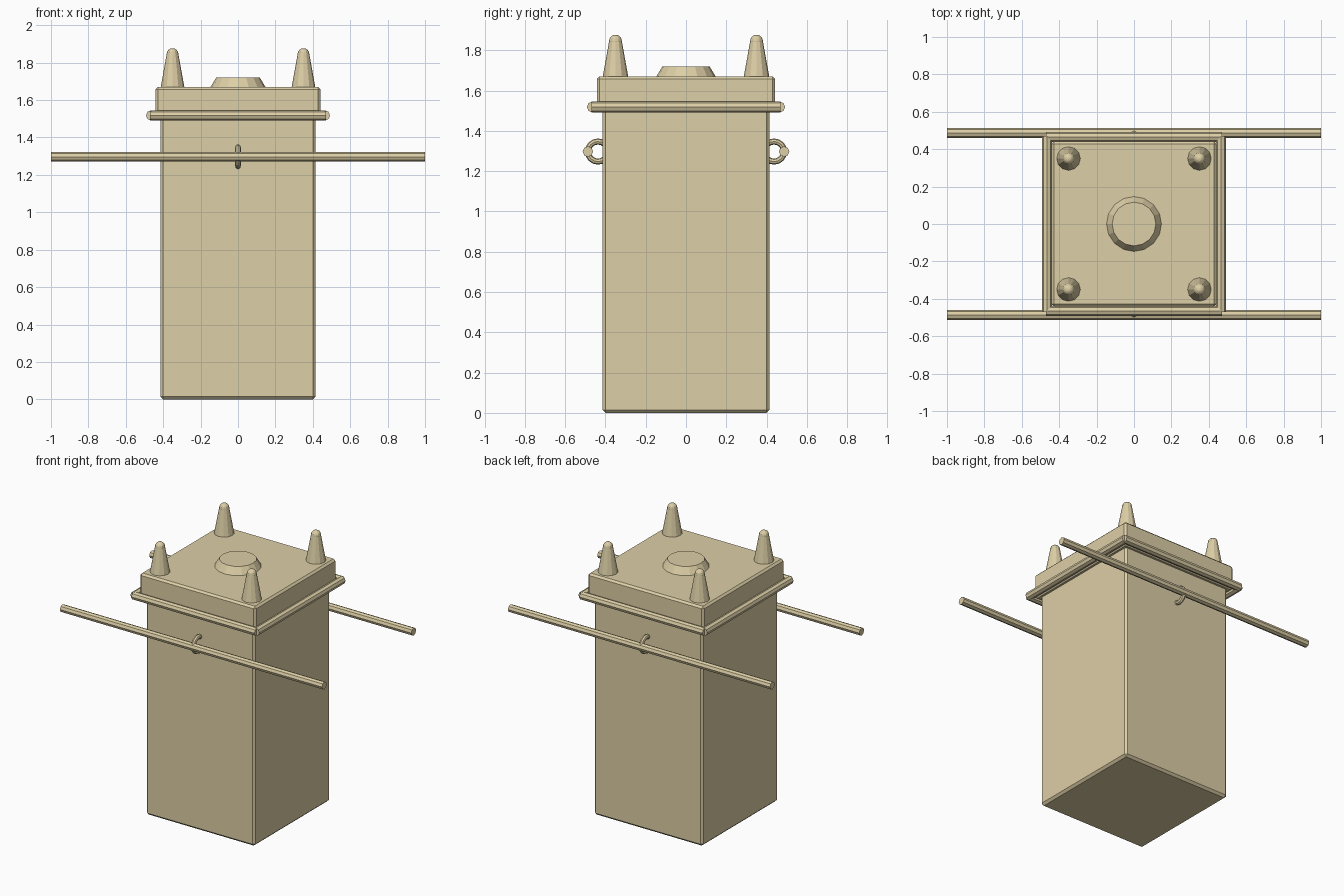
import bpy
from math import pi

if "Cube" in bpy.data.objects:
    bpy.data.objects.remove(bpy.data.objects["Cube"])

mat = bpy.data.materials.new("pale_gold")
mat.diffuse_color = (0.72, 0.62, 0.38, 1)
mat.use_nodes = True
mat.node_tree.nodes["Principled BSDF"].inputs["Base Color"].default_value = mat.diffuse_color


def finish(name):
    ob = bpy.context.object
    ob.name = name
    ob.data.materials.append(mat)
    return ob


def box(name, half, z0, z1, bevel):
    bpy.ops.mesh.primitive_cube_add(size=1, location=(0, 0, (z0 + z1) / 2))
    ob = finish(name)
    ob.scale = (2 * half, 2 * half, z1 - z0)
    bpy.ops.object.transform_apply(location=False, rotation=False, scale=True)
    mod = ob.modifiers.new("edge_bevel", "BEVEL")
    mod.width = bevel
    mod.segments = 1


def rod(name, axis, loc, radius, length):
    rot = (0, pi / 2, 0) if axis == "x" else (pi / 2, 0, 0)
    bpy.ops.mesh.primitive_cylinder_add(vertices=8, radius=radius, depth=length,
                                        location=loc, rotation=rot)
    finish(name)


def frustum(name, sides, r1, r2, x, y, z0, z1):
    bpy.ops.mesh.primitive_cone_add(vertices=sides, radius1=r1, radius2=r2,
                                    depth=z1 - z0, location=(x, y, (z0 + z1) / 2))
    finish(name)


# Tall body and overhanging top slab
box("body", 0.415, 0, 1.52, 0.015)
box("top_slab", 0.442, 1.5, 1.67, 0.013)

# Round hearth in the middle of the top
frustum("hearth", 16, 0.15, 0.117, 0, 0, 1.665, 1.72)

# Trim rods, carrying poles and pole rings on opposite sides
for s, side in ((-1, "front"), (1, "back")):
    rod(f"trim_{side}", "x", (0, s * 0.465, 1.518), 0.027, 0.94)
    rod(f"trim_{'left' if s < 0 else 'right'}", "y", (s * 0.465, 0, 1.518), 0.027, 0.94)
    rod(f"carrying_pole_{side}", "x", (0, s * 0.487, 1.297), 0.026, 2.0)
    bpy.ops.mesh.primitive_torus_add(major_radius=0.05, minor_radius=0.015,
                                     major_segments=16, minor_segments=8,
                                     location=(0, s * 0.437, 1.297), rotation=(0, pi / 2, 0))
    finish(f"pole_ring_{side}")

# Corner horns with rounded tips
for x in (-0.35, 0.35):
    for y in (-0.35, 0.35):
        frustum("corner_horn", 12, 0.065, 0.031, x, y, 1.66, 1.848)
        bpy.ops.mesh.primitive_uv_sphere_add(segments=12, ring_count=8, radius=0.032,
                                             location=(x, y, 1.845))
        finish("horn_tip")
